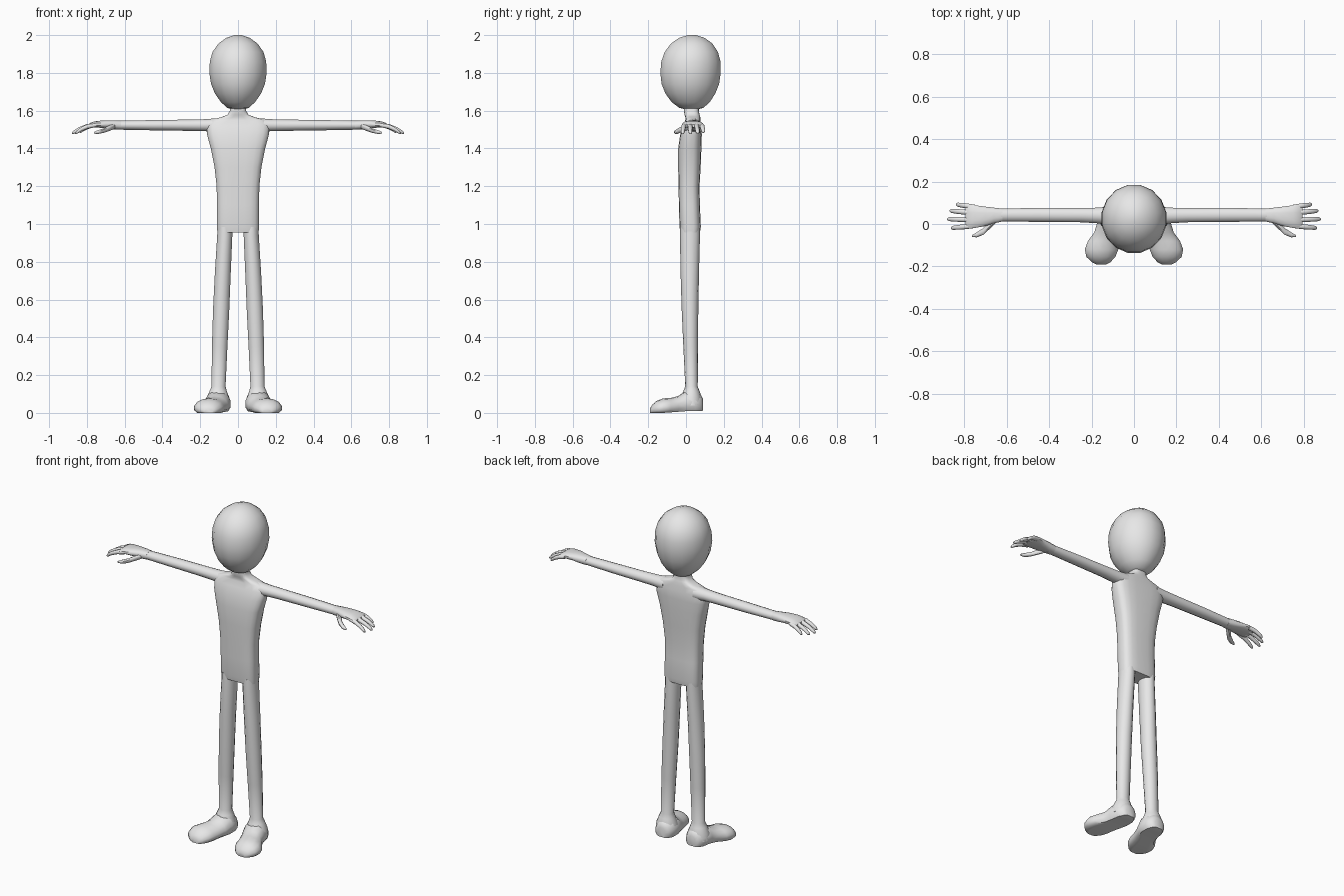
import bpy, bmesh, math

grey = bpy.data.materials.new("plain grey")
grey.diffuse_color = (0.8, 0.8, 0.8, 1)


def loft(name, axis, sections, sides=14, power=2.0, mirror=False, flat_base=False):
    """Skin rings (x, y, z, half width, half height) stacked along one axis."""
    bm = bmesh.new()
    rings = []
    for x, y, z, a, b in sections:
        ring = []
        for i in range(sides):
            t = 2 * math.pi * (i + 0.5) / sides
            u = math.copysign(abs(math.cos(t)) ** (2 / power), math.cos(t)) * a
            v = math.copysign(abs(math.sin(t)) ** (2 / power), math.sin(t)) * b
            if flat_base:  # z is the sole height, b the full height
                v = max(0, (v + b * 0.5) / 1.5)
            offset = {"X": (0, u, v), "Y": (u, 0, v), "Z": (u, v, 0)}[axis]
            ring.append(bm.verts.new((x + offset[0], y + offset[1], z + offset[2])))
        rings.append(ring)
    for low, high in zip(rings, rings[1:]):
        for i in range(sides):
            j = (i + 1) % sides
            bm.faces.new((low[i], low[j], high[j], high[i]))
    bm.faces.new(rings[0])
    bm.faces.new(rings[-1])
    bmesh.ops.recalc_face_normals(bm, faces=bm.faces)
    mesh = bpy.data.meshes.new(name)
    bm.to_mesh(mesh)
    bm.free()
    mesh.materials.append(grey)
    obj = bpy.data.objects.new(name, mesh)
    bpy.context.collection.objects.link(obj)
    if mirror:
        obj.modifiers.new("mirror", "MIRROR")
    bpy.ops.object.select_all(action="DESELECT")
    obj.select_set(True)
    bpy.context.view_layer.objects.active = obj
    bpy.ops.object.shade_smooth_by_angle(angle=math.radians(50))
    return obj


# Egg-shaped head, narrower at the chin
loft("head", "Z", [
    (0, 0.030, 1.605, 0.025, 0.025), (0, 0.028, 1.615, 0.058, 0.065),
    (0, 0.025, 1.645, 0.092, 0.103), (0, 0.023, 1.69, 0.124, 0.134),
    (0, 0.023, 1.74, 0.145, 0.155), (0, 0.024, 1.80, 0.155, 0.163),
    (0, 0.026, 1.86, 0.152, 0.160), (0, 0.028, 1.91, 0.138, 0.144),
    (0, 0.030, 1.955, 0.106, 0.112), (0, 0.031, 1.985, 0.064, 0.070),
    (0, 0.032, 2.0, 0.020, 0.022)], sides=16)

# Boxy torso that tapers to the waist and closes into the neck
loft("torso", "Z", [
    (0, 0.022, 0.955, 0.110, 0.052), (0, 0.022, 0.985, 0.112, 0.057),
    (0, 0.018, 1.10, 0.112, 0.056), (0, 0.016, 1.20, 0.114, 0.056),
    (0, 0.018, 1.30, 0.125, 0.060), (0, 0.020, 1.40, 0.145, 0.062),
    (0, 0.026, 1.47, 0.164, 0.058), (0, 0.033, 1.52, 0.168, 0.050),
    (0, 0.036, 1.55, 0.150, 0.040), (0, 0.036, 1.566, 0.088, 0.040),
    (0, 0.032, 1.578, 0.056, 0.040), (0, 0.028, 1.60, 0.043, 0.040),
    (0, 0.028, 1.64, 0.043, 0.040)], sides=20, power=3.2)

# Arms
loft("arms", "X", [
    (0.10, 0.038, 1.522, 0.044, 0.040), (0.17, 0.040, 1.523, 0.038, 0.033),
    (0.25, 0.042, 1.523, 0.035, 0.031), (0.45, 0.043, 1.523, 0.034, 0.028),
    (0.65, 0.042, 1.523, 0.031, 0.024)], sides=12, mirror=True)

# Palms
loft("palms", "X", [
    (0.62, 0.042, 1.523, 0.031, 0.024), (0.66, 0.040, 1.525, 0.038, 0.024),
    (0.70, 0.036, 1.528, 0.047, 0.021), (0.75, 0.035, 1.528, 0.055, 0.018),
    (0.78, 0.035, 1.523, 0.057, 0.014), (0.793, 0.035, 1.519, 0.052, 0.008)],
    sides=12, power=2.5, mirror=True)

# Fingers curl down towards the tips: (name, root y, tip y, tip x, tip z)
for name, y0, y1, tip, drop in [
        ("little_fingers", 0.080, 0.092, 0.838, 1.487),
        ("ring_fingers", 0.052, 0.062, 0.868, 1.482),
        ("middle_fingers", 0.020, 0.023, 0.880, 1.480),
        ("index_fingers", -0.008, -0.019, 0.862, 1.480)]:
    root = 0.75
    shape = [(0, 0, 0.012), (0.4, 0.18, 0.013), (0.7, 0.5, 0.012),
             (0.93, 0.88, 0.010), (1, 1, 0.004)]
    loft(name, "X", [(root + (tip - root) * s, y0 + (y1 - y0) * s,
                      1.525 + (drop - 1.525) * d, r, r) for s, d, r in shape],
         sides=8, mirror=True)

# Thumbs angle forward and down
loft("thumbs", "X", [
    (0.65, 0.018, 1.518, 0.012, 0.014), (0.68, -0.005, 1.508, 0.020, 0.016),
    (0.71, -0.035, 1.495, 0.017, 0.013), (0.74, -0.051, 1.487, 0.013, 0.011),
    (0.762, -0.056, 1.483, 0.005, 0.005)], sides=8, mirror=True)

# Legs splay slightly and slim down to the ankle
loft("legs", "Z", [
    (0.070, 0.021, 0.985, 0.040, 0.052), (0.070, 0.021, 0.94, 0.041, 0.053),
    (0.080, 0.020, 0.75, 0.043, 0.049), (0.089, 0.021, 0.55, 0.044, 0.044),
    (0.097, 0.025, 0.35, 0.042, 0.039), (0.103, 0.029, 0.14, 0.038, 0.033),
    (0.105, 0.029, 0.115, 0.047, 0.043), (0.106, 0.027, 0.08, 0.062, 0.056),
    (0.106, 0.027, 0.04, 0.066, 0.060)], mirror=True)

# Shoes with a flat sole and a wide rounded toe turned outwards
loft("shoes", "Y", [
    (0.102, 0.090, 0.012, 0.025, 0.060), (0.102, 0.080, 0.010, 0.046, 0.085),
    (0.103, 0.050, 0.009, 0.064, 0.105), (0.107, 0.000, 0.009, 0.070, 0.110),
    (0.120, -0.040, 0.006, 0.069, 0.084), (0.141, -0.080, 0.003, 0.078, 0.076),
    (0.153, -0.120, 0.0, 0.081, 0.077), (0.156, -0.155, 0.0, 0.070, 0.064),
    (0.155, -0.180, 0.0, 0.045, 0.042), (0.154, -0.190, 0.0, 0.024, 0.024)],
    mirror=True, flat_base=True)
